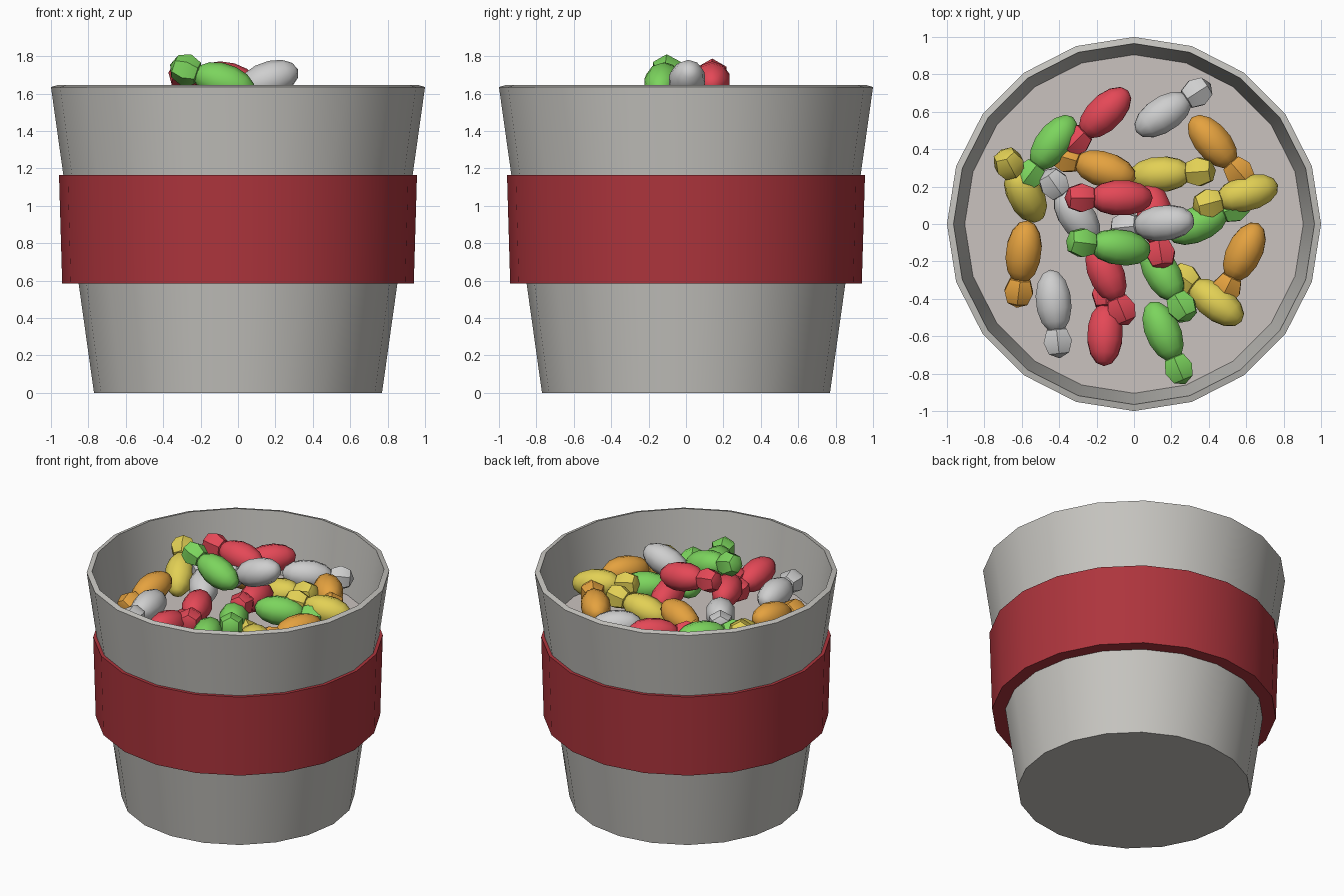
import bpy, bmesh, math
from mathutils import Vector, Matrix

if "Cube" in bpy.data.objects:
    bpy.data.objects.remove(bpy.data.objects["Cube"], do_unlink=True)

SIDES = 20


def material(name, r, g, b):
    m = bpy.data.materials.new(name)
    m.use_nodes = True
    m.diffuse_color = (r, g, b, 1)
    m.node_tree.nodes["Principled BSDF"].inputs["Base Color"].default_value = (r, g, b, 1)
    return m


def finish(name, bm, mat, angle):
    bmesh.ops.recalc_face_normals(bm, faces=bm.faces)
    mesh = bpy.data.meshes.new(name)
    bm.to_mesh(mesh)
    bm.free()
    mesh.materials.append(mat)
    obj = bpy.data.objects.new(name, mesh)
    bpy.context.collection.objects.link(obj)
    bpy.ops.object.select_all(action="DESELECT")
    obj.select_set(True)
    bpy.context.view_layer.objects.active = obj
    bpy.ops.object.shade_smooth_by_angle(angle=math.radians(angle))
    return obj


def lathe(name, profile, mat, closed=False, cap=False):
    """Turn a (radius, height) profile around z."""
    bm = bmesh.new()
    rings = []
    for radius, z in profile:
        rings.append([bm.verts.new((radius * math.cos(a), radius * math.sin(a), z))
                      for a in (math.tau * i / SIDES for i in range(SIDES))])
    pairs = list(zip(rings, rings[1:]))
    if closed:
        pairs.append((rings[-1], rings[0]))
    for low, high in pairs:
        for i in range(SIDES):
            j = (i + 1) % SIDES
            bm.faces.new((low[i], low[j], high[j], high[i]))
    if cap:
        bm.faces.new(rings[0])
    return finish(name, bm, mat, 30)


def bean(name, mat, x, y, z, heading, tilt):
    """Long oval body with a small knob at the end it points to."""
    h, t = math.radians(heading), math.radians(tilt)
    axis = Vector((math.cos(h) * math.cos(t), math.sin(h) * math.cos(t), math.sin(t)))
    turn = axis.to_track_quat("Z", "Y").to_matrix().to_4x4()
    place = Matrix.Translation((x, y, z)) @ turn
    bm = bmesh.new()
    bmesh.ops.create_uvsphere(bm, u_segments=10, v_segments=7, radius=1,
                              matrix=place @ Matrix.Diagonal((0.1, 0.1, 0.172, 1)))
    bmesh.ops.create_uvsphere(bm, u_segments=6, v_segments=4, radius=1,
                              matrix=place @ Matrix.Translation((0, 0, 0.215))
                              @ Matrix.Diagonal((0.088, 0.088, 0.09, 1)))
    return finish(name, bm, mat, 40)


# Bucket shell, inner floor and wrapped band
pale_grey = material("pale grey", 0.56, 0.55, 0.52)
lathe("bucket", [(0.77, 0), (1.0, 1.635), (0.965, 1.645), (0.905, 1.21)], pale_grey, cap=True)
lathe("bucket_floor", [(0.906, 1.21), (0.45, 1.21)], material("warm grey", 0.59, 0.54, 0.52), cap=False)
floor = bpy.data.objects["bucket_floor"]
bm = bmesh.new()
bm.from_mesh(floor.data)
inner = [e for e in bm.edges if e.is_boundary and e.verts[0].co.xy.length < 0.5]
bmesh.ops.contextual_create(bm, geom=inner)
bmesh.ops.recalc_face_normals(bm, faces=bm.faces)
for face in bm.faces:
    if face.normal.z < 0:
        face.normal_flip()
bm.to_mesh(floor.data)
bm.free()
lathe("band", [(0.845, 0.585), (0.94, 0.585), (0.957, 1.165), (0.927, 1.165)],
      material("dark red", 0.42, 0.035, 0.046), closed=True)

# Beans: body centre, heading and upward tilt in degrees
beans = {
    "red": ((0.78, 0.065, 0.095), [
        (-.155, .595, 1.46, -136, -5), (-.155, -.59, 1.43, 88, -10),
        (-.15, -.26, 1.44, -67, 0), (-.07, .14, 1.67, 180, 8), (.11, .05, 1.46, -81, 10)]),
    "green": ((0.2, 0.66, 0.11), [
        (.155, -.575, 1.44, -67, 0), (.15, -.26, 1.44, -60, 12), (.34, 0, 1.44, 24, -5),
        (-.075, -.125, 1.66, 173, 18), (-.43, .435, 1.45, -127, 0)]),
    "yellow": ((0.76, 0.63, 0.09), [
        (.14, .265, 1.42, 4, 12), (.605, .165, 1.45, -165, 8),
        (.44, -.42, 1.42, 143, -10), (-.58, .155, 1.4, 118, 28)]),
    "orange": ((0.78, 0.36, 0.05), [
        (.42, .44, 1.44, -49, 0), (.59, -.15, 1.43, -116, -5),
        (-.59, -.15, 1.41, -97, -10), (-.155, .29, 1.46, 163, -10)]),
    "white": ((0.62, 0.62, 0.62), [
        (.155, .585, 1.43, 33, -5), (-.305, .04, 1.43, 125, 8),
        (-.43, -.415, 1.43, -84, 0), (.16, .005, 1.67, -174, -20)]),
}
for colour, (rgb, spots) in beans.items():
    mat = material(colour, *rgb)
    for n, spot in enumerate(spots, 1):
        bean(f"{colour}_bean_{n}", mat, *spot)
